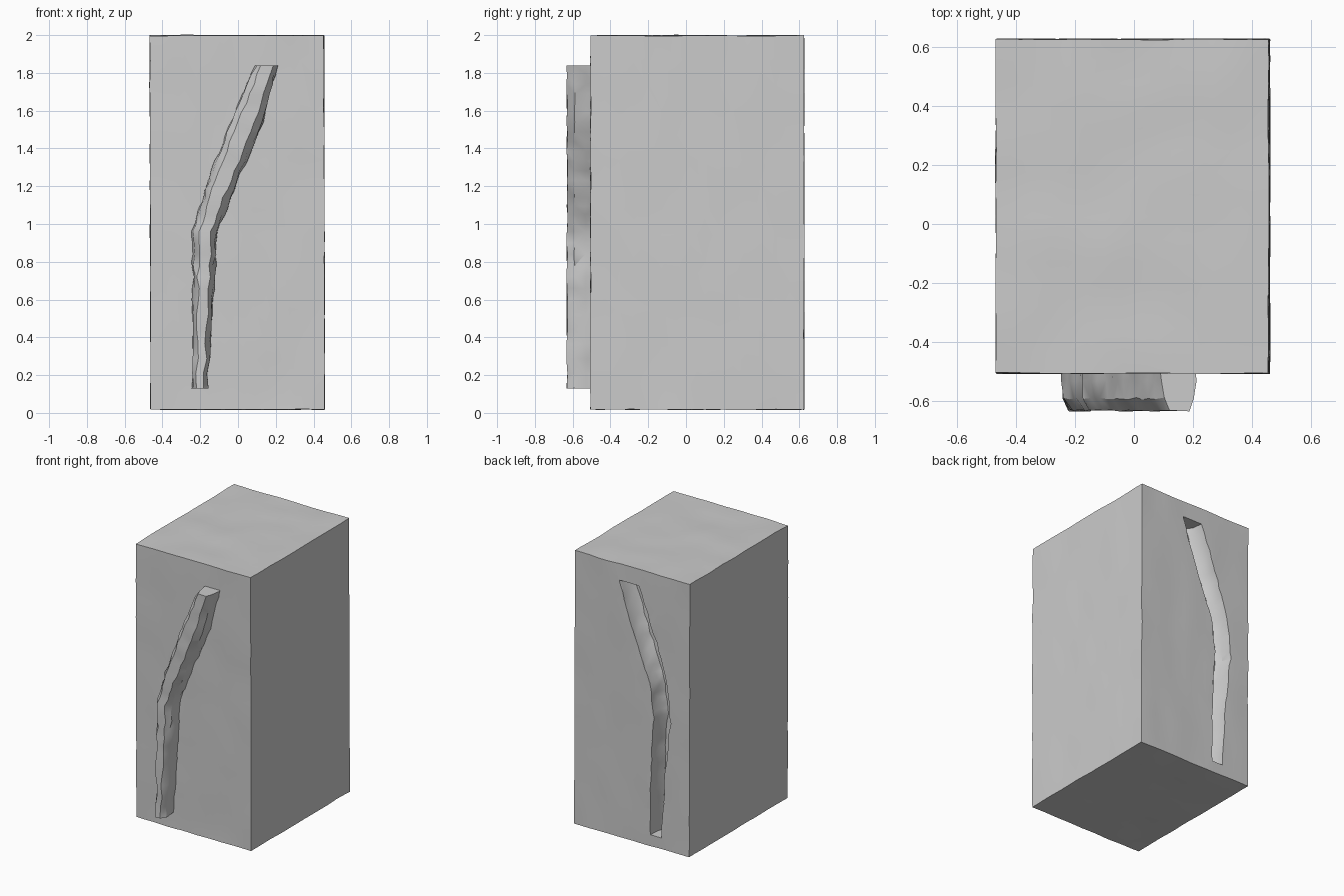
import bpy, bmesh, random
from mathutils import Vector, noise

random.seed(4)
if "Cube" in bpy.data.objects:
    bpy.data.objects.remove(bpy.data.objects["Cube"], do_unlink=True)

stone = bpy.data.materials.new("plain grey stone")
stone.use_nodes = True
GREY = (0.6, 0.6, 0.6, 1)
stone.diffuse_color = GREY
stone.node_tree.nodes["Principled BSDF"].inputs["Base Color"].default_value = GREY


def add_object(name, bm):
    """Turn a bmesh into a grey object."""
    bmesh.ops.recalc_face_normals(bm, faces=bm.faces)
    mesh = bpy.data.meshes.new(name)
    bm.to_mesh(mesh)
    bm.free()
    mesh.materials.append(stone)
    ob = bpy.data.objects.new(name, mesh)
    bpy.context.collection.objects.link(ob)
    return ob


def resample(rows, steps):
    """Insert evenly spaced rows between the given (z, left, right) rows."""
    out = []
    for a, b in zip(rows, rows[1:]):
        for i in range(steps):
            out.append(Vector(a).lerp(Vector(b), i / steps))
    return out + [Vector(rows[-1])]


def curved_bar(name, rows, profile, rough):
    """Loft a tapered bar; profile holds (y, share of width) from base to tip."""
    bm = bmesh.new()
    rings = []
    for z, left, right in resample(rows, 6):
        mid, half = (left + right) / 2, (right - left) / 2
        outline = [(mid - half * w, y) for y, w in profile]
        outline += [(mid + half * w, y) for y, w in reversed(profile)]
        rings.append([bm.verts.new((x + random.uniform(-rough, rough),
                                    y + random.uniform(-rough, rough) / 2, z))
                      for x, y in outline])
    for lower, upper in zip(rings, rings[1:]):
        for i in range(len(lower)):
            j = (i + 1) % len(lower)
            bm.faces.new((lower[i], lower[j], upper[j], upper[i]))
    bm.faces.new(rings[0])
    bm.faces.new(rings[-1])
    bmesh.ops.triangulate(bm, faces=bm.faces)
    return add_object(name, bm)


# Block with slightly uneven faces
bm = bmesh.new()
bmesh.ops.create_cube(bm, size=1)
bmesh.ops.subdivide_edges(bm, edges=bm.edges, cuts=14, use_grid_fill=True)
for v in bm.verts:
    lean = 0.005 * v.co.z
    v.co = Vector((v.co.x * 0.922 - 0.004 - lean, v.co.y * 1.13 + 0.06,
                   v.co.z * 1.98 + 1.008))
    v.co += noise.noise_vector(v.co * 6) * 0.005
block = add_object("block", bm)

# Curved groove cut into the back
groove_rows = [(0.10, -0.24, -0.15), (0.60, -0.27, -0.16), (0.95, -0.31, -0.18),
               (1.20, -0.29, -0.15), (1.50, -0.20, -0.03), (1.88, -0.06, 0.10)]
cutter = curved_bar("groove_cutter", groove_rows,
                    [(0.68, 1.1), (0.61, 1.0), (0.55, 0.85), (0.51, 0.5)], 0.006)
cutter.hide_render = True
cut = block.modifiers.new("groove", "BOOLEAN")
cut.operation = "DIFFERENCE"
cut.solver = "EXACT"
cut.object = cutter
bpy.context.view_layer.update()
carved = bpy.data.meshes.new_from_object(
    block.evaluated_get(bpy.context.evaluated_depsgraph_get()))
block.modifiers.clear()
block.data = carved
bpy.data.objects.remove(cutter, do_unlink=True)
carved.materials.clear()
carved.materials.append(stone)
for face in carved.polygons:
    face.material_index = 0

# Curved ridge standing out from the front
ridge_rows = [(0.13, -0.24, -0.16), (0.60, -0.24, -0.13), (0.96, -0.24, -0.11),
              (1.23, -0.16, 0.00), (1.54, -0.04, 0.13), (1.84, 0.09, 0.21)]
ridge = curved_bar("front_ridge", ridge_rows,
                   [(-0.47, 1.0), (-0.53, 1.0), (-0.59, 0.9), (-0.63, 0.5)], 0.008)

# Smooth broad faces, sharp corners
for ob in (block, ridge):
    bpy.ops.object.select_all(action="DESELECT")
    ob.select_set(True)
    bpy.context.view_layer.objects.active = ob
    bpy.ops.object.shade_smooth_by_angle(angle=0.5)
